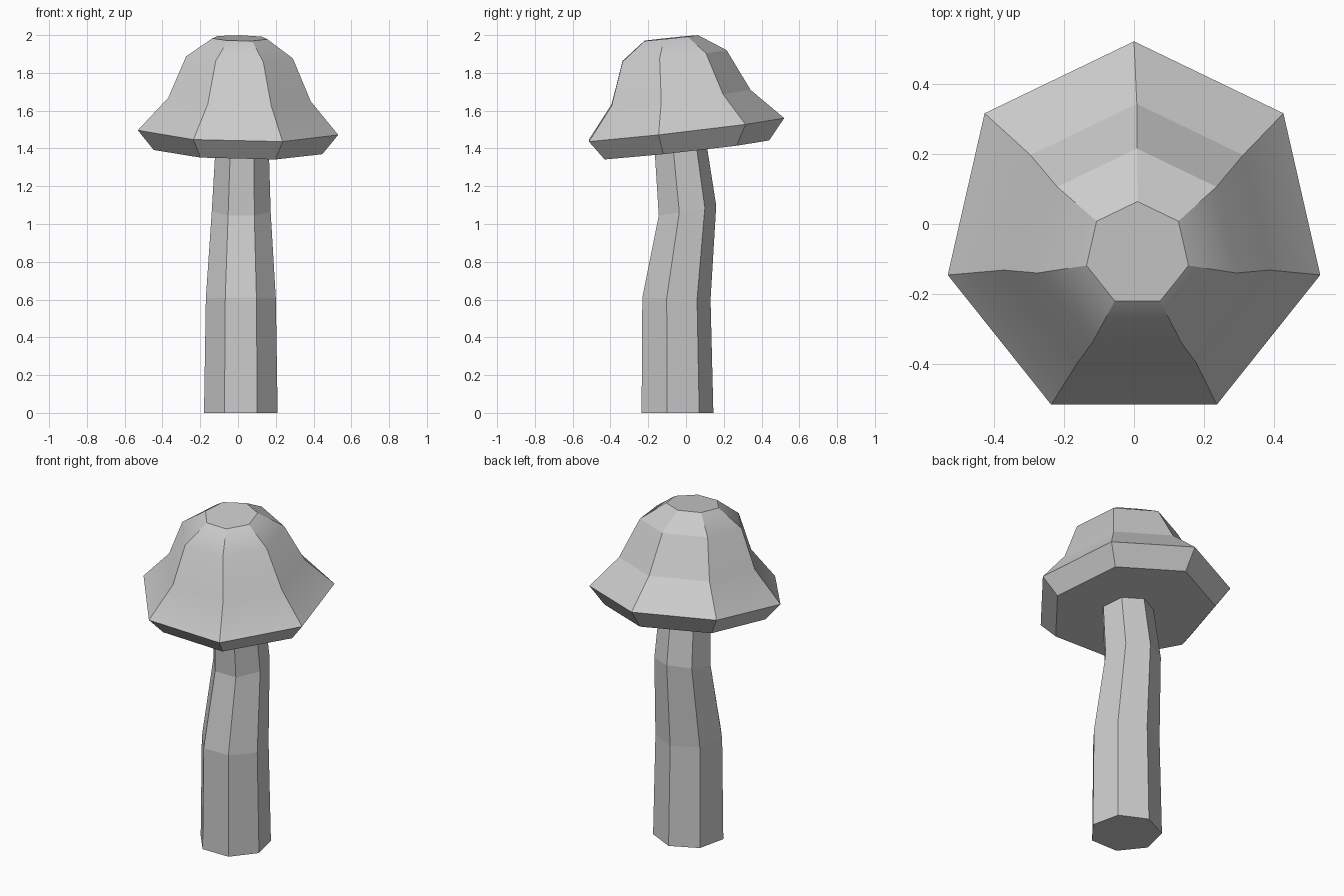
import bpy, bmesh
from math import sin, cos, pi

if "Cube" in bpy.data.objects:
    bpy.data.objects.remove(bpy.data.objects["Cube"])

SIDES = 7


def ring_solid(name, rings, soft_rings=()):
    """Skin tilted heptagon rings: (radius, cx, cy, cz, slope_x, slope_y)."""
    bm = bmesh.new()
    loops = []
    for r, cx, cy, cz, sx, sy in rings:
        loop = []
        for i in range(SIDES):
            a = 2 * pi * i / SIDES
            dx, dy = r * sin(a), r * cos(a)      # first corner points to the back
            loop.append(bm.verts.new((cx + dx, cy + dy, cz + sx * dx + sy * dy)))
        loops.append(loop)
    for low, high in zip(loops, loops[1:]):
        for i in range(SIDES):
            j = (i + 1) % SIDES
            bm.faces.new((low[i], low[j], high[j], high[i]))
    bm.faces.new(loops[0])
    bm.faces.new(loops[-1])
    bmesh.ops.recalc_face_normals(bm, faces=bm.faces)

    # Only chosen rings shade softly, and the two back facets stay crisp
    if soft_rings:
        for f in bm.faces:
            f.smooth = True
        for e in bm.edges:
            e.smooth = False
        for k in soft_rings:
            for i in range(1, SIDES - 1):
                bm.edges.get((loops[k][i], loops[k][i + 1])).smooth = True

    mesh = bpy.data.meshes.new(name)
    bm.to_mesh(mesh)
    bm.free()
    obj = bpy.data.objects.new(name, mesh)
    bpy.context.collection.objects.link(obj)
    return obj


# Bent, tapering stem
ring_solid("stem", [
    (0.200, 0.015, -0.055, 0.00, 0, 0),
    (0.190, 0.015, -0.060, 0.605, 0, -0.03),
    (0.160, 0.017, 0.000, 1.07, -0.01, 0.17),
    (0.145, 0.022, -0.035, 1.40, -0.02, 0.11),
])

# Tilted bell-shaped cap with a bevelled rim
ring_solid("cap", [
    (0.458, 0.000, -0.018, 1.392, -0.025, 0.110),
    (0.544, 0.000, -0.024, 1.498, -0.023, 0.115),
    (0.387, 0.008, -0.045, 1.668, -0.025, 0.108),
    (0.290, 0.008, -0.075, 1.889, -0.020, 0.108),
    (0.149, 0.010, -0.085, 1.984, -0.015, 0.105),
], soft_rings=(2, 3))
